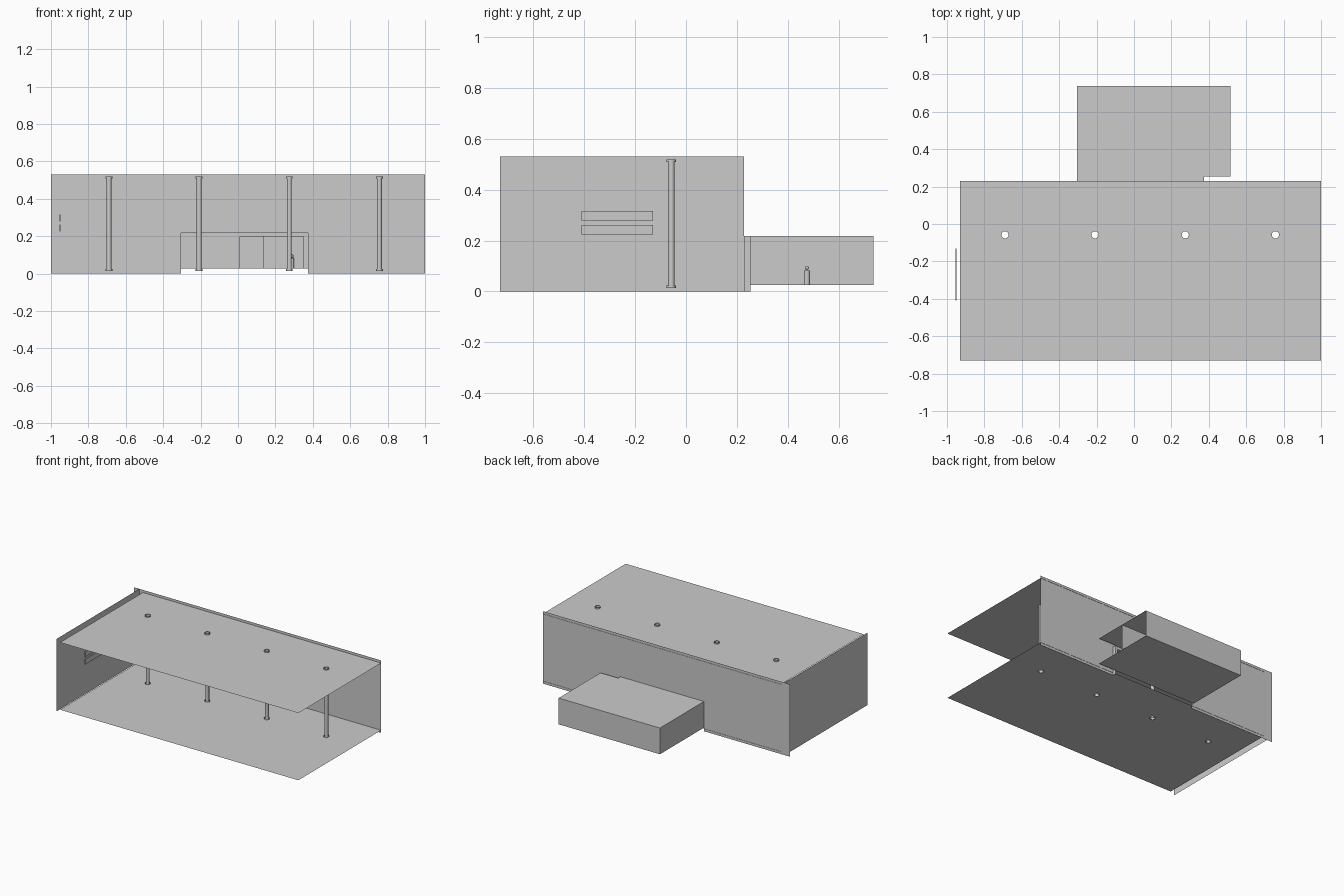
import bpy, bmesh, math

if "Cube" in bpy.data.objects:
    bpy.data.objects.remove(bpy.data.objects["Cube"])

Z_FLOOR, Z_ROOF, H = 0.019, 0.511, 0.53
COL_X = [-0.69 + 0.482 * i for i in range(4)]
COL_Y = -0.058
SIDES = 32


def finish(bm, name, smooth=False):
    me = bpy.data.meshes.new(name)
    bm.to_mesh(me)
    bm.free()
    ob = bpy.data.objects.new(name, me)
    bpy.context.collection.objects.link(ob)
    for p in me.polygons:
        p.use_smooth = smooth
    return ob


def sheet(name, pts):
    """Single flat polygon without thickness."""
    bm = bmesh.new()
    bm.faces.new([bm.verts.new(p) for p in pts])
    return finish(bm, name)


def wall_x(name, x0, x1, y, z0, z1):
    return sheet(name, [(x0, y, z0), (x1, y, z0), (x1, y, z1), (x0, y, z1)])


def wall_y(name, x, y0, y1, z0, z1):
    return sheet(name, [(x, y0, z0), (x, y1, z0), (x, y1, z1), (x, y0, z1)])


def portal(name, x0, x1, y, z0, z1, a, b, top):
    """Upright wall with a doorway cut up from its bottom edge."""
    return sheet(name, [(x0, y, z0), (a, y, z0), (a, y, top), (b, y, top),
                        (b, y, z0), (x1, y, z0), (x1, y, z1), (x0, y, z1)])


def circle(r, z, x=0, y=0):
    return [(x + r * math.cos(2 * math.pi * i / SIDES),
             y + r * math.sin(2 * math.pi * i / SIDES), z) for i in range(SIDES)]


def slab_with_holes(name, z):
    bm = bmesh.new()
    loops = [[(-0.93, -0.73, z), (1, -0.73, z), (1, 0.23, z), (-0.93, 0.23, z)]]
    loops += [circle(0.019, z, x, COL_Y) for x in COL_X]
    edges = []
    for loop in loops:
        vs = [bm.verts.new(p) for p in loop]
        edges += [bm.edges.new((vs[i - 1], vs[i])) for i in range(len(vs))]
    bmesh.ops.triangle_fill(bm, use_beauty=True, edges=edges, normal=(0, 0, 1))
    return finish(bm, name)


def tube(bm, r, z0, z1):
    a = [bm.verts.new(p) for p in circle(r, z0)]
    b = [bm.verts.new(p) for p in circle(r, z1)]
    for i in range(SIDES):
        bm.faces.new((a[i - 1], a[i], b[i], b[i - 1]))


# Main hall: open at the front and right side
slab_with_holes("hall_floor", Z_FLOOR)
slab_with_holes("hall_roof", Z_ROOF)
portal("hall_back_wall", -1, 1, 0.228, 0, H, -0.305, 0.373, 0.218)
wall_y("hall_left_wall", -0.958, -0.73, 0.228, 0, H)

# Plain plaques on the left wall
for i, z in enumerate((0.243, 0.298)):
    bm = bmesh.new()
    bmesh.ops.create_cube(bm, size=1)
    bmesh.ops.scale(bm, vec=(0.006, 0.28, 0.038), verts=bm.verts)
    bmesh.ops.translate(bm, vec=(-0.951, -0.27, z), verts=bm.verts)
    finish(bm, f"wall_plaque_{i + 1}")

# Open tubular columns with a collar at each end
for i, x in enumerate(COL_X):
    bm = bmesh.new()
    tube(bm, 0.013, 0.014, 0.518)
    tube(bm, 0.018, 0.013, 0.024)
    tube(bm, 0.018, 0.508, 0.519)
    col = finish(bm, f"column_{i + 1}", smooth=True)
    col.location = (x, COL_Y, 0)

# Annex behind the doorway, open on its right side
R0, R1 = 0.026, 0.218
X0, X1, Y0, Y1 = -0.305, 0.515, 0.253, 0.737
sheet("annex_floor", [(X0, Y0, R0), (X1, Y0, R0), (X1, Y1, R0), (X0, Y1, R0)])
sheet("annex_roof", [(X0, 0.228, R1), (0.373, 0.228, R1), (0.373, Y0, R1),
                     (X1, Y0, R1), (X1, Y1, R1), (X0, Y1, R1)])
wall_x("annex_back_wall", X0, X1, Y1, R0, R1)
wall_y("annex_left_wall", X0, 0.228, Y1, R0, R1)
wall_y("doorway_reveal", 0.373, 0.228, Y0, 0, R1)
portal("annex_front_wall", X0, 0.373, 0.249, R0, R1, 0.01, 0.35, 0.197)
wall_x("annex_partition", 0.135, X1, 0.49, R0, R1)

# Simple scale figure: upright body and round head
bm = bmesh.new()
bmesh.ops.create_cone(bm, cap_ends=True, segments=24, radius1=0.012,
                      radius2=0.012, depth=0.056)
bmesh.ops.translate(bm, vec=(0, 0, 0.028), verts=bm.verts)
head = bmesh.ops.create_uvsphere(bm, u_segments=16, v_segments=10, radius=0.008)
bmesh.ops.translate(bm, vec=(0, 0, 0.067), verts=head["verts"])
figure = finish(bm, "scale_figure")
figure.location = (0.288, 0.475, R0)
bpy.context.view_layer.objects.active = figure
figure.select_set(True)
bpy.ops.object.shade_smooth_by_angle()
